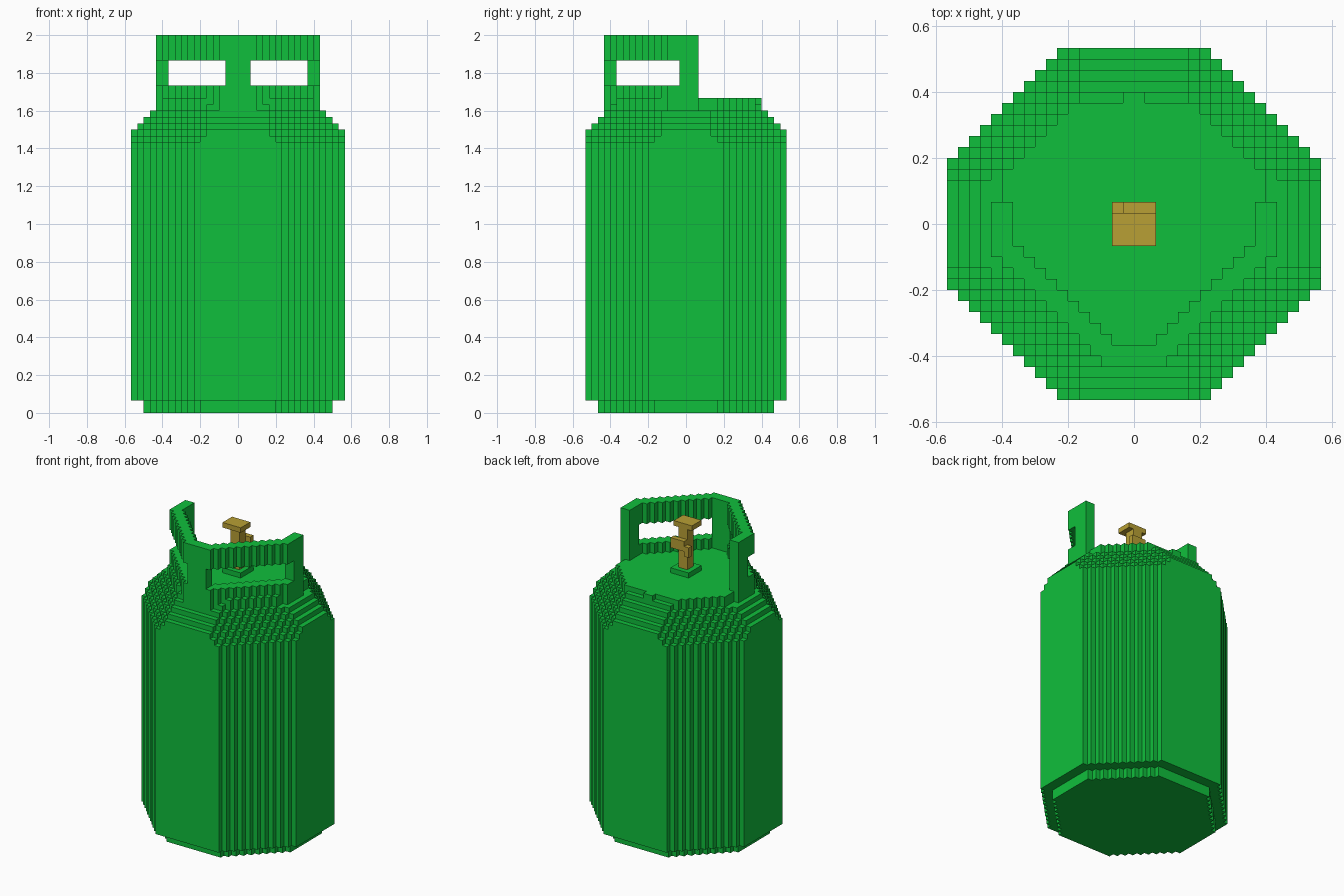
import bpy, bmesh

if "Cube" in bpy.data.objects:
    bpy.data.objects.remove(bpy.data.objects["Cube"], do_unlink=True)

U = 1 / 30  # size of one block


def material(name, rgb):
    m = bpy.data.materials.new(name)
    m.use_nodes = True
    m.diffuse_color = (*rgb, 1)
    m.node_tree.nodes["Principled BSDF"].inputs["Base Color"].default_value = (*rgb, 1)
    return m


green = material("gas_green", (0.005, 0.52, 0.045))
brass = material("brass", (0.48, 0.35, 0.035))


def quarter(hx, hy, d):
    """Stair-stepped quarter of an octagon, from the x side to the y side."""
    fx, fy = d + 1 - hy, d + 1 - hx
    pts = [(hx, fy)]
    for i in range(hx - fx):
        pts += [(hx - i - 1, fy + i), (hx - i - 1, fy + i + 1)]
    return pts


def octagon(hx, hy, d):
    q = quarter(hx, hy, d)
    half = q + [(-x, y) for x, y in reversed(q)]
    return half + [(-x, -y) for x, y in half]


def rect(x0, x1, y0, y1):
    return [(x0, y0), (x1, y0), (x1, y1), (x0, y1)]


def build(name, mat, prisms):
    """One object from upright prisms given as (outline, bottom, top)."""
    bm = bmesh.new()
    for outline, z0, z1 in prisms:
        low = [bm.verts.new((x * U, y * U, z0 * U)) for x, y in outline]
        high = [bm.verts.new((x * U, y * U, z1 * U)) for x, y in outline]
        bm.faces.new(low[::-1])
        bm.faces.new(high)
        for i in range(len(low)):
            j = (i + 1) % len(low)
            bm.faces.new((low[i], low[j], high[j], high[i]))
    bmesh.ops.recalc_face_normals(bm, faces=bm.faces)
    me = bpy.data.meshes.new(name)
    bm.to_mesh(me)
    bm.free()
    me.materials.append(mat)
    ob = bpy.data.objects.new(name, me)
    bpy.context.collection.objects.link(ob)
    return ob


# Foot ring and main cylinder
build("foot_ring", green, [(octagon(15, 14, 19), 0, 2)])
build("tank_body", green, [(octagon(17, 16, 22), 2, 43)])

# Stepped shoulder up to the flat top
build("tank_shoulder", green, [
    (octagon(17, 16, 21), 43, 44),
    (octagon(17, 16, 20), 44, 45),
    (octagon(16, 15, 19), 45, 46),
    (octagon(15, 14, 18), 46, 47),
    (octagon(14, 13, 17), 47, 48),
    (octagon(12, 12, 16), 48, 49),
    (octagon(12, 11, 16), 49, 50),
    (rect(-1, 1, 11, 12), 49, 50),
])

# Collar wrapping the front: lower band, handle band and three posts
def front_half(h, d):
    q = [(x, -y) for x, y in quarter(h, h, d)]
    return [(h, 2)] + q + [(-x, y) for x, y in reversed(q)] + [(-h, 2)]


band = front_half(13, 15) + front_half(11, 12)[::-1]
build("collar_lower_band", green, [(band, 48, 52)])
build("collar_handle_band", green, [(band, 56, 60)])
build("collar_posts", green, [
    (rect(-2, 2, -13, -11), 52, 56),
    (rect(11, 13, -1, 2), 52, 56),
    (rect(-13, -11, -1, 2), 52, 56),
])

# Valve
build("valve_base", green, [(rect(-2, 2, -2, 2), 50, 51)])
build("valve_stem", brass, [(rect(-1, 1, -1, 1), 51, 59)])
build("valve_outlet", brass, [
    (rect(-1, 2, 1, 2), 55, 57),
    (rect(-2, -1, 1, 2), 54, 56),
])
build("valve_knob", brass, [(rect(-2, 2, -2, 1), 59, 60)])
